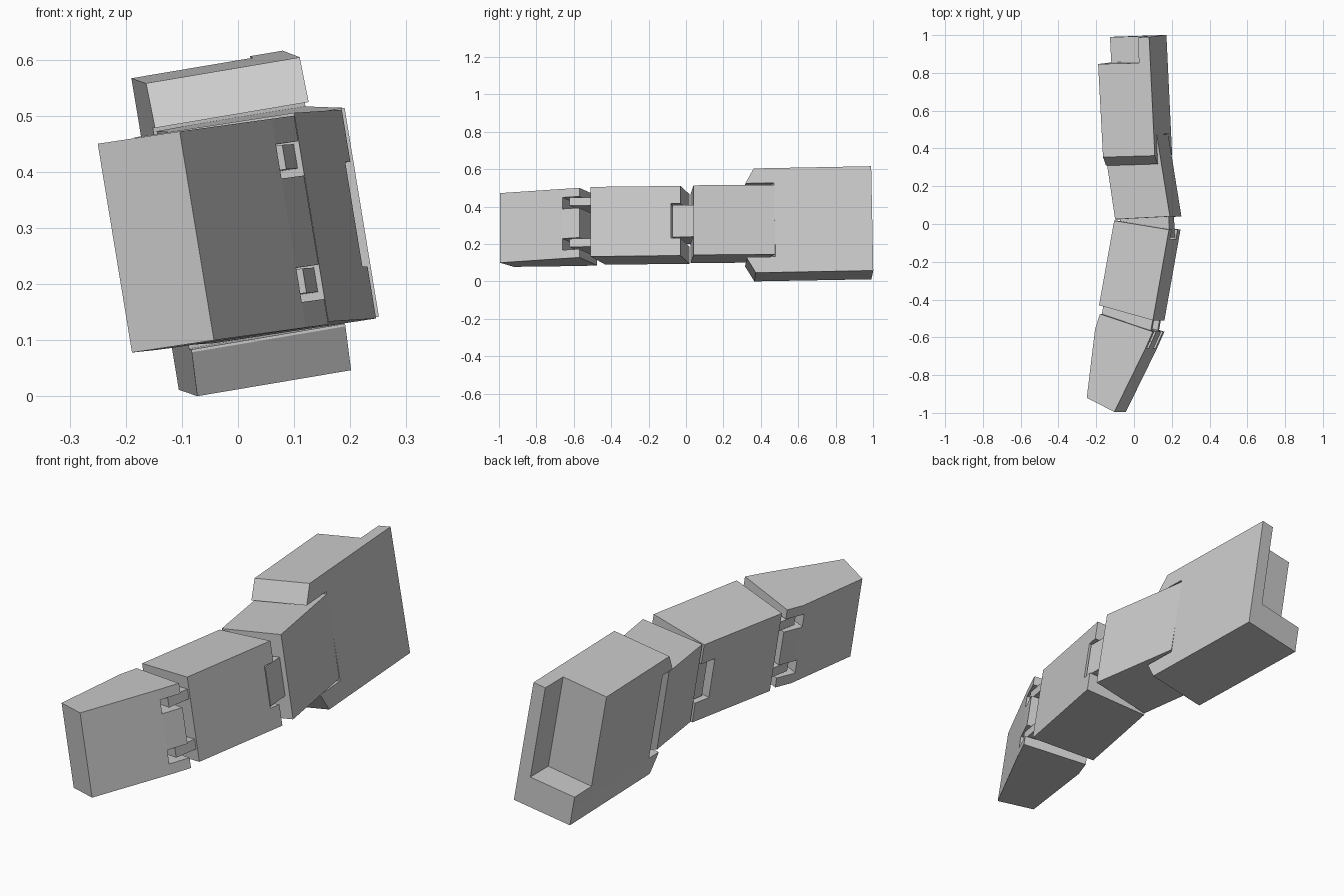
import bpy, bmesh

if "Cube" in bpy.data.objects:
    bpy.data.objects.remove(bpy.data.objects["Cube"])

# Every part is a stack of flat outlines (x, y) lying on a sloped top plane
# z = z0 + p*(x-x0) + q*(y-y0), pushed down along the tilted hinge axis.
def loft(name, plane, levels, lean=0.0):
    x0, y0, z0, p, q = plane
    bm = bmesh.new()
    rings = []
    for d, outline in levels:
        rings.append([bm.verts.new((x + 0.162 * d, y + lean * d,
                                    z0 + p * (x - x0) + q * (y - y0) - 0.987 * d))
                      for x, y in outline])
    n = len(rings[0])
    bm.faces.new(rings[0])
    bm.faces.new(rings[-1])
    for a, b in zip(rings, rings[1:]):
        for i in range(n):
            j = (i + 1) % n
            bm.faces.new((a[i], a[j], b[j], b[i]))
    bmesh.ops.recalc_face_normals(bm, faces=bm.faces)
    mesh = bpy.data.meshes.new(name)
    bm.to_mesh(mesh)
    bm.free()
    ob = bpy.data.objects.new(name, mesh)
    bpy.context.collection.objects.link(ob)
    return ob


def slab(name, plane, outline, d0, d1, lean=0.0):
    return loft(name, plane, [(d0, outline), (d1, outline)], lean)


def combine(ob, other, operation):
    mod = ob.modifiers.new("bool", 'BOOLEAN')
    mod.operation, mod.object, mod.solver = operation, other, 'EXACT'
    bpy.context.view_layer.objects.active = ob
    bpy.ops.object.modifier_apply(modifier=mod.name)
    bpy.data.objects.remove(other, do_unlink=True)


H = 0.377                       # finger height along the hinge axis

# Fingertip: tapered block with two hinge slots
plane = (-0.25, -0.92, 0.45, 0.148, -0.005)
tip = slab("fingertip", plane,
           [(-0.18, -0.476), (-0.206, -0.555), (-0.25, -0.92),
            (-0.104, -0.995), (0.06, -0.66), (0.10, -0.57)], 0, H)
slot = [(-0.3, -0.539), (0.2, -0.707), (0.2, -0.4), (-0.3, -0.4)]
for d in (0.046, 0.269):
    combine(tip, slab("cutter", plane, slot, d, d + 0.062), 'DIFFERENCE')

# Middle segment: rear notch, two front prongs
plane = (0.18, -0.03, 0.51, 0.15, -0.015)
middle = slab("middle_segment", plane,
              [(-0.185, -0.43), (0.10, -0.51), (0.185, -0.03), (-0.105, 0.018)], 0, H)
notch = [(-0.2, -0.055), (0.3, -0.09), (0.3, 0.1), (-0.2, 0.1)]
combine(middle, slab("cutter", plane, notch, 0.094, 0.283), 'DIFFERENCE')
prong = [(-0.165, -0.40), (-0.19, -0.535), (0.07, -0.622), (0.095, -0.48)]
for d in (0.055, 0.278):
    combine(middle, slab("prong", plane, prong, d, d + 0.044), 'UNION')

# Inner segment: front tongue, rear end sunk in the base
plane = (0.19, 0.04, 0.514, 0.15, 0.03)
inner = slab("inner_segment", plane,
             [(-0.10, 0.025), (0.19, 0.04), (0.12, 0.475), (-0.08, 0.40), (-0.145, 0.33)], 0, H)
tongue = [(-0.085, 0.08), (-0.097, -0.04), (0.172, -0.072), (0.165, 0.09)]
combine(inner, slab("tongue", plane, tongue, 0.102, 0.275), 'UNION')

# Base: chamfered front, slot for the inner segment, open recess at the back
plane = (0.11, 0.36, 0.604, 0.168, 0.027)
LEAN = 0.02
back = [(0.08, 0.99), (-0.197, 0.98)]
blunt = [(-0.164, 0.354), (0.11, 0.362)] + back
sharp = [(-0.161, 0.307), (0.113, 0.316)] + back
base = loft("base", plane, [(0, blunt), (0.08, sharp), (0.485, sharp), (0.565, blunt)], LEAN)
socket = [(-0.4, 0.30), (-0.4, 0.31), (0.3, 0.53), (0.3, 0.2), (-0.4, 0.2)]
combine(base, slab("cutter", plane, socket, 0.08, 0.48, LEAN), 'DIFFERENCE')
recess = [(-0.4, 0.842), (0.026, 0.852), (0.018, 1.1), (-0.4, 1.1)]
combine(base, slab("cutter", plane, recess, -0.1, 0.43, LEAN), 'DIFFERENCE')
